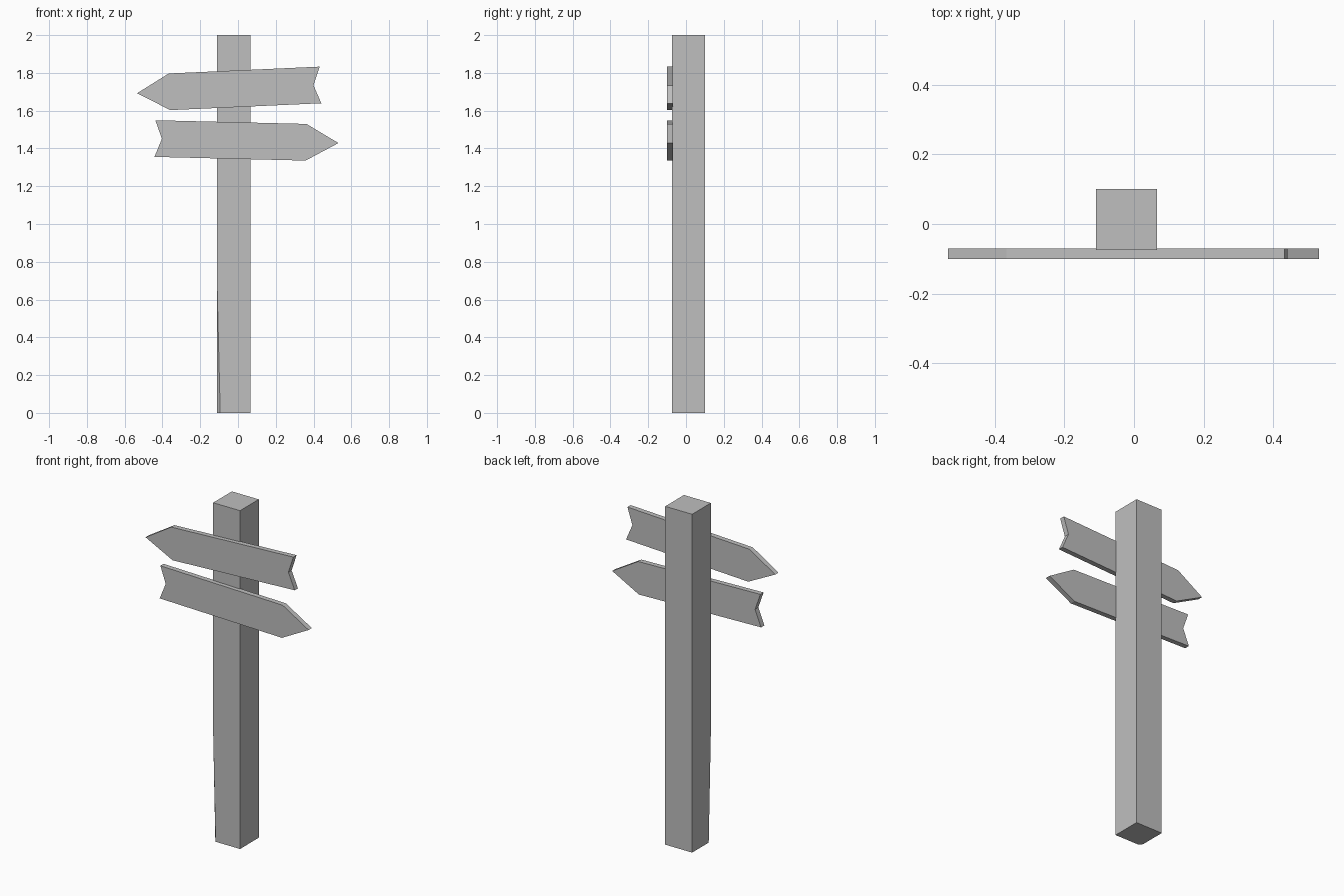
import bpy
import bmesh
from math import radians
from mathutils import Matrix, Vector

cube = bpy.data.objects.get("Cube")
if cube:
    bpy.data.objects.remove(cube, do_unlink=True)

GREY = (0.52, 0.52, 0.52, 1.0)
grey = bpy.data.materials.new("plain_grey")
grey.use_nodes = True
grey.diffuse_color = GREY
grey.node_tree.nodes["Principled BSDF"].inputs["Base Color"].default_value = GREY


def finish(name, bm):
    bmesh.ops.recalc_face_normals(bm, faces=bm.faces)
    mesh = bpy.data.meshes.new(name)
    bm.to_mesh(mesh)
    bm.free()
    mesh.materials.append(grey)
    obj = bpy.data.objects.new(name, mesh)
    bpy.context.collection.objects.link(obj)
    return obj


# Square post with a sliver shaved off one lower front corner
def build_post():
    left, right, front, back = -0.11, 0.066, -0.075, 0.10
    size = Vector((right - left, back - front, 2.0))
    centre = Vector(((left + right) / 2, (front + back) / 2, 1.0))
    bm = bmesh.new()
    bmesh.ops.create_cube(
        bm, size=1, matrix=Matrix.Translation(centre) @ Matrix.Diagonal(size.to_4d()))
    chip_top = Vector((left, front, 0.65))
    chip_front = Vector((left + 0.016, front, 0))
    chip_side = Vector((left, front + 0.02, 0))
    normal = (chip_front - chip_top).cross(chip_side - chip_top)
    if normal.dot(centre - chip_top) > 0:
        normal.negate()
    geom = bm.verts[:] + bm.edges[:] + bm.faces[:]
    bmesh.ops.bisect_plane(bm, geom=geom, plane_co=chip_top, plane_no=normal, clear_outer=True)
    rim = [e for e in bm.edges if e.is_boundary]
    bmesh.ops.holes_fill(bm, edges=rim)
    finish("post", bm)


# Arrow board with a notched tail; its tip droops a little
def build_board(name, x, z, side, droop):
    half = 0.097
    outline = [(0.572, 0), (0.40, half), (-0.40, half),
               (-0.363, 0), (-0.40, -half), (0.40, -half)]
    bm = bmesh.new()
    face = bm.faces.new([bm.verts.new((px, -0.10, pz)) for px, pz in outline])
    extruded = bmesh.ops.extrude_face_region(bm, geom=[face])
    moved = [v for v in extruded["geom"] if isinstance(v, bmesh.types.BMVert)]
    bmesh.ops.translate(bm, verts=moved, vec=(0, 0.03, 0))
    if not any(f.normal.y < 0 and len(f.verts) == 6 and
               all(v.co.y < -0.09 for v in f.verts) for f in bm.faces):
        if not face.is_valid:
            bm.faces.new([v for v in bm.verts if v.co.y < -0.09])
    place = (Matrix.Translation((x, 0, z)) @ Matrix.Diagonal((side, 1, 1, 1))
             @ Matrix.Rotation(radians(droop), 4, 'Y'))
    bm.transform(place)
    finish(name, bm)


build_post()
build_board("upper_arrow_board", 0.037, 1.718, -1, 2.6)
build_board("lower_arrow_board", -0.04, 1.4425, 1, 1.4)
